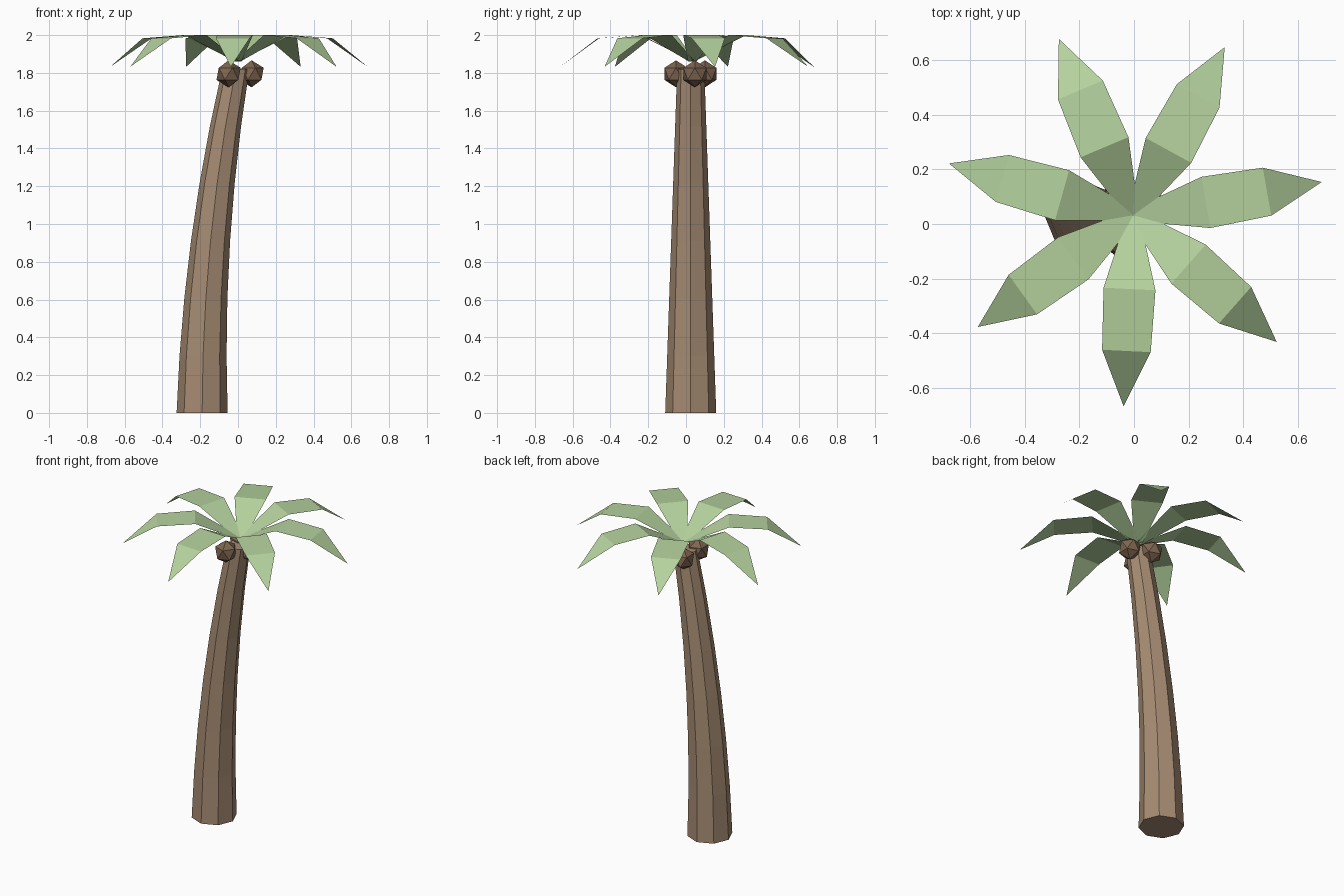
import bpy, bmesh, math
from mathutils import Matrix, Vector

if "Cube" in bpy.data.objects:
    bpy.data.objects.remove(bpy.data.objects["Cube"])


def material(name, rgb):
    m = bpy.data.materials.new(name)
    m.diffuse_color = (*rgb, 1)
    m.use_nodes = True
    m.node_tree.nodes["Principled BSDF"].inputs["Base Color"].default_value = m.diffuse_color
    return m


def add_object(name, bm, mat):
    me = bpy.data.meshes.new(name)
    bm.to_mesh(me)
    bm.free()
    me.materials.append(mat)
    ob = bpy.data.objects.new(name, me)
    bpy.context.collection.objects.link(ob)
    return ob


bark = material("bark", (0.38, 0.26, 0.17))
leaf = material("leaf", (0.46, 0.64, 0.34))
shell = material("shell", (0.21, 0.13, 0.08))

# Trunk: tapering octagonal rings along a curve leaning towards +x
SIDES, STEPS, HEIGHT = 8, 6, 1.82
bm = bmesh.new()
rings = []
for i in range(STEPS + 1):
    t = i / STEPS
    cx, r = -0.19 + 0.178 * t * t, 0.135 - 0.063 * t
    rings.append([bm.verts.new((cx + r * math.cos(k * math.tau / SIDES),
                                0.025 + r * math.sin(k * math.tau / SIDES),
                                HEIGHT * t)) for k in range(SIDES)])
for low, high in zip(rings, rings[1:]):
    for k in range(SIDES):
        n = (k + 1) % SIDES
        bm.faces.new((low[k], low[n], high[n], high[k]))
bm.faces.new(rings[0][::-1])
bm.faces.new(rings[-1])
add_object("trunk", bm, bark)

# Fronds: flat folded strips (distance, half width, height) around the crown
CROWN = Vector((-0.003, 0.032, 0))
PROFILE = [(0.0, 0.022, 1.86), (0.27, 0.095, 2.0), (0.497, 0.089, 1.983)]
for i in range(7):
    bm = bmesh.new()
    pairs = [(bm.verts.new((d, -w, z)), bm.verts.new((d, w, z))) for d, w, z in PROFILE]
    for a, b in zip(pairs, pairs[1:]):
        bm.faces.new((a[0], b[0], b[1], a[1]))
    tip = bm.verts.new((0.70, 0, 1.832))
    bm.faces.new((pairs[-1][0], tip, pairs[-1][1]))
    ob = add_object(f"frond_{i + 1}", bm, leaf)
    ob.matrix_world = (Matrix.Translation(CROWN)
                       @ Matrix.Rotation(math.radians(10 + i * 360 / 7), 4, 'Z'))

# Coconuts: faceted icosahedra clustered under the crown
for i, (x, y) in enumerate([(-0.05, -0.053), (0.072, 0.047), (-0.05, 0.1)]):
    bm = bmesh.new()
    bmesh.ops.create_icosphere(bm, subdivisions=1, radius=0.0715)
    add_object(f"coconut_{i + 1}", bm, shell).location = (x, y, 1.795)
